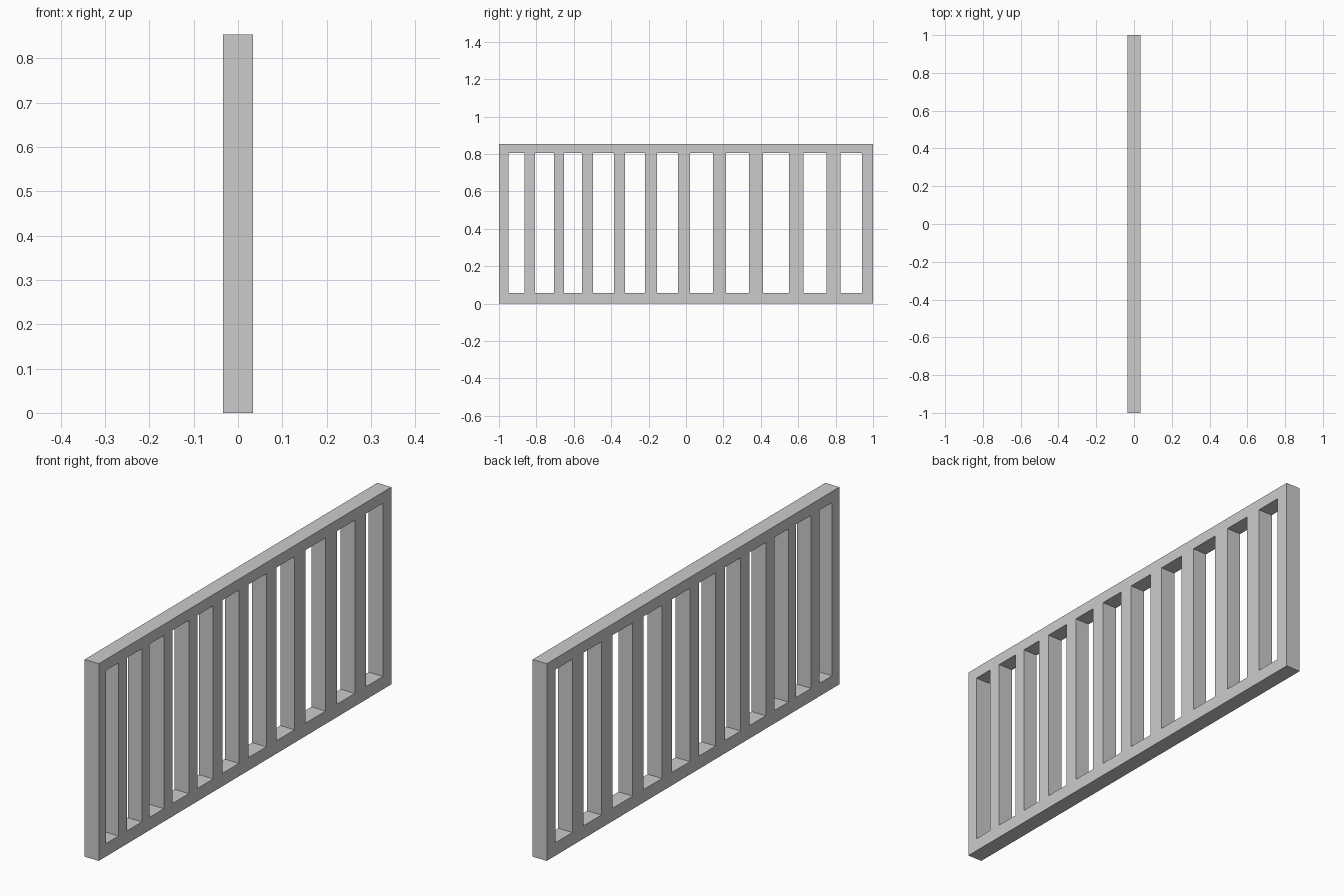
import bpy, bmesh

if "Cube" in bpy.data.objects:
    bpy.data.objects.remove(bpy.data.objects["Cube"])

HALF_T = 0.034
Z = [0.0, 0.056, 0.805, 0.853]           # bottom rail, opening, top rail
# openings between the bars (y start, y end)
OPENINGS = [(-0.950, -0.864), (-0.807, -0.705), (-0.652, -0.555), (-0.497, -0.384),
            (-0.325, -0.218), (-0.154, -0.042), (0.022, 0.145), (0.213, 0.338),
            (0.413, 0.551), (0.627, 0.750), (0.825, 0.942)]
Y = [-1.0] + [y for pair in OPENINGS for y in pair] + [1.0]

bm = bmesh.new()

# flat lattice of quads, leaving the openings out
grid = [[bm.verts.new((-HALF_T, y, z)) for z in Z] for y in Y]
for i in range(len(Y) - 1):
    for j in range(3):
        if i % 2 == 1 and j == 1:
            continue
        bm.faces.new((grid[i][j], grid[i + 1][j], grid[i + 1][j + 1], grid[i][j + 1]))

# thicken the lattice into a solid railing
back = bm.faces[:]
new = bmesh.ops.extrude_face_region(bm, geom=back, use_keep_orig=True)["geom"]
bmesh.ops.translate(bm, verts=[g for g in new if isinstance(g, bmesh.types.BMVert)],
                    vec=(2 * HALF_T, 0, 0))
bmesh.ops.recalc_face_normals(bm, faces=bm.faces[:])

mesh = bpy.data.meshes.new("railing_panel")
bm.to_mesh(mesh)
bm.free()
bpy.context.collection.objects.link(bpy.data.objects.new("railing_panel", mesh))
